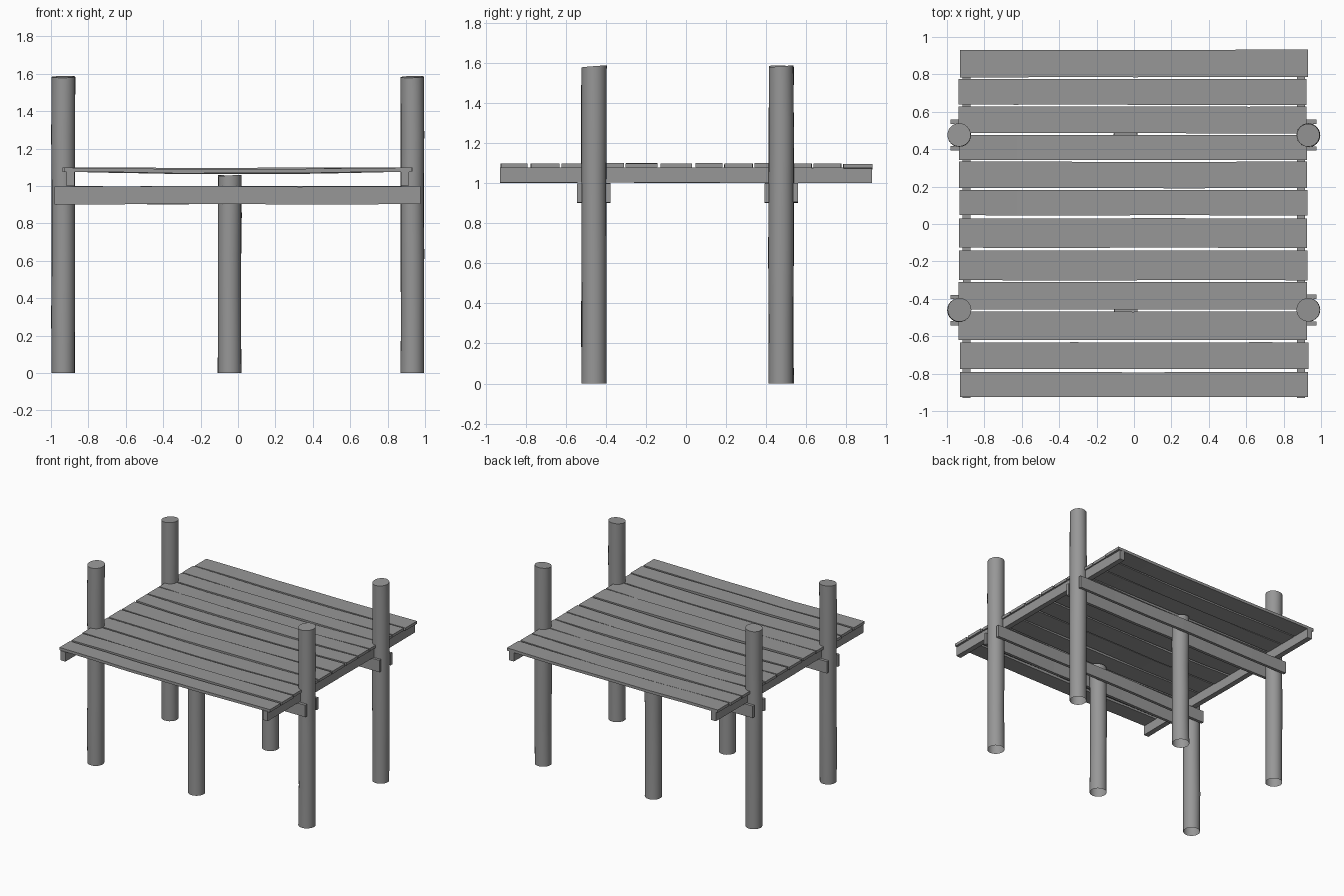
import bpy, bmesh, math, random

if "Cube" in bpy.data.objects:
    bpy.data.objects.remove(bpy.data.objects["Cube"])
random.seed(4)

# Weathered dark grey wood
WOOD = bpy.data.materials.new("weathered_wood")
WOOD.diffuse_color = (0.31, 0.31, 0.31, 1)
WOOD.use_nodes = True
WOOD.node_tree.nodes["Principled BSDF"].inputs["Base Color"].default_value = WOOD.diffuse_color


def make_object(name, bm):
    mesh = bpy.data.meshes.new(name)
    bm.to_mesh(mesh)
    bm.free()
    mesh.materials.append(WOOD)
    ob = bpy.data.objects.new(name, mesh)
    bpy.context.collection.objects.link(ob)
    return ob


def loft(name, rings, open_start=False):
    """Skin a list of equal-length rings and cap the ends."""
    bm = bmesh.new()
    loops = [[bm.verts.new(p) for p in ring] for ring in rings]
    n = len(loops[0])
    for a, b in zip(loops, loops[1:]):
        for i in range(n):
            j = (i + 1) % n
            bm.faces.new((a[i], a[j], b[j], b[i]))
    start = bm.faces.new(loops[0][::-1])
    bm.faces.new(loops[-1])
    bmesh.ops.recalc_face_normals(bm, faces=bm.faces)
    if open_start:
        bm.faces.remove(start)
    return make_object(name, bm)


def post(name, x, y, height, r=0.063, sides=24):
    """Slightly uneven round post with a tilted top and open foot."""
    levels = 6
    tilt = random.uniform(0, math.tau)
    rings = []
    for k in range(levels):
        t = k / (levels - 1)
        dx, dy = (random.uniform(-.0015, .0015) for _ in range(2))
        rr = r + random.uniform(-.002, .001)
        ring = []
        for i in range(sides):
            a = math.tau * i / sides
            z = height * t
            if k == levels - 1:
                z += 0.005 * math.cos(a - tilt)
            ring.append((x + dx + rr * math.cos(a), y + dy + rr * math.sin(a), z))
        rings.append(ring)
    ob = loft(name, rings, open_start=True)
    for p in ob.data.polygons:
        p.use_smooth = len(p.vertices) == 4
    ob.data.set_sharp_from_angle(angle=math.radians(40))


def timber(name, axis, length, across, z, wobble, sag=0.0, segs=6):
    """Warped board along 'x' or 'y'; each argument range is (low, high)."""
    rings = []
    for k in range(segs + 1):
        t = k / segs
        dz = random.uniform(-wobble, wobble) - sag * math.sin(math.pi * t)
        dv = random.uniform(-wobble, wobble) * 0.6
        ring = []
        for c, h in ((0, 0), (1, 0), (1, 1), (0, 1)):
            u = length[0] + (length[1] - length[0]) * t
            v = across[c] + dv
            w = z[h] + dz
            ring.append((u, v, w) if axis == 'x' else (v, u, w))
        rings.append(ring)
    loft(name, rings)


# Posts and the paired cross beams that clamp them
for row, y in (("front", -0.46), ("back", 0.475)):
    post(row + "_left_post", -0.934, y, 1.583)
    post(row + "_right_post", 0.932, y, 1.583)
    post(row + "_middle_post", -0.045, y, 1.053)
    for side, s in (("outer", -1), ("inner", 1)):
        c = y + s * 0.071
        timber(f"{row}_{side}_beam", 'x', (-0.98, 0.975),
               (c - 0.0115, c + 0.0115), (0.903, 0.998), 0.003)

# Joists carrying the deck
for side, x in (("left", -0.895), ("right", 0.893)):
    timber(side + "_joist", 'y', (-0.93, 0.93), (x - 0.021, x + 0.021),
           (1.002, 1.078), 0.0015)

# Deck planks (low and high edge of each), slightly warped
PLANKS = [(-0.925, -0.792), (-0.775, -0.633), (-0.62, -0.468), (-0.458, -0.31),
          (-0.3, -0.142), (-0.127, 0.03), (0.046, 0.182), (0.192, 0.333),
          (0.342, 0.476), (0.486, 0.628), (0.637, 0.775), (0.785, 0.931)]
for i, edges in enumerate(PLANKS):
    shift = random.uniform(-0.005, 0.005)
    timber(f"deck_plank_{i + 1}", 'x', (-0.935 + shift, 0.927 + shift),
           edges, (1.077, 1.099), 0.002, sag=random.uniform(0.002, 0.014))
